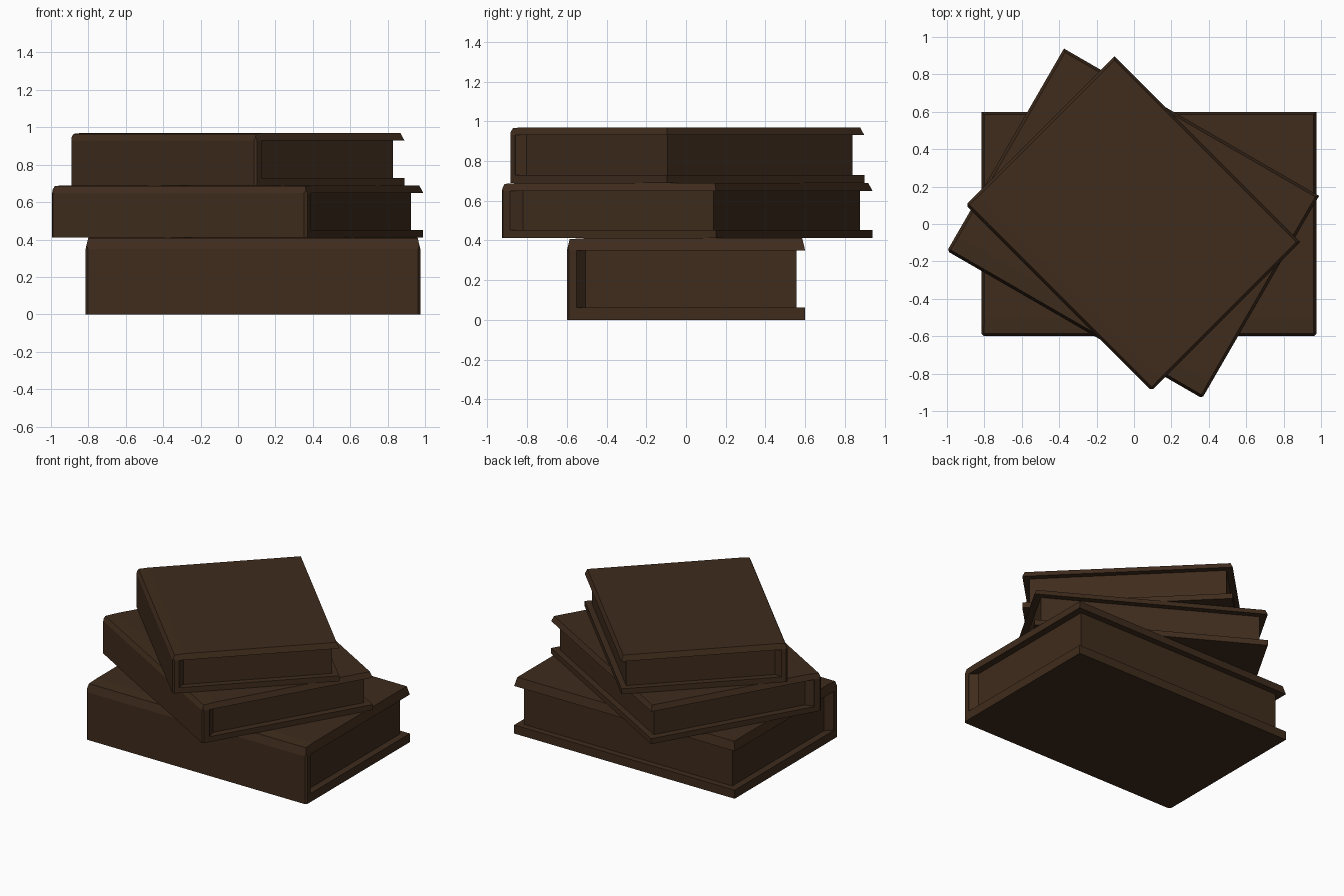
import bpy, bmesh
from math import radians
from mathutils import Matrix, Vector

if "Cube" in bpy.data.objects:
    bpy.data.objects.remove(bpy.data.objects["Cube"])

leather = bpy.data.materials.new("dark_brown")
leather.diffuse_color = (0.05, 0.025, 0.012, 1)
leather.use_nodes = True
leather.node_tree.nodes["Principled BSDF"].inputs["Base Color"].default_value = leather.diffuse_color


def finish(name, bm, place):
    bmesh.ops.recalc_face_normals(bm, faces=bm.faces)
    mesh = bpy.data.meshes.new(name)
    bm.to_mesh(mesh)
    bm.free()
    mesh.materials.append(leather)
    ob = bpy.data.objects.new(name, mesh)
    ob.matrix_world = place
    bpy.context.collection.objects.link(ob)


def prism(points, direction):
    bm = bmesh.new()
    face = bm.faces.new([bm.verts.new(p) for p in points])
    ext = bmesh.ops.extrude_face_region(bm, geom=[face])["geom"]
    bmesh.ops.translate(bm, vec=direction,
                        verts=[g for g in ext if isinstance(g, bmesh.types.BMVert)])
    return bm


def slice_off(bm, point, normal):
    cut = bmesh.ops.bisect_plane(bm, geom=bm.verts[:] + bm.edges[:] + bm.faces[:],
                                 plane_co=point, plane_no=normal, clear_outer=True)
    edges = [g for g in cut["geom_cut"] if isinstance(g, bmesh.types.BMEdge)]
    bmesh.ops.edgenet_fill(bm, edges=edges)


def book(name, centre, angle, length, width, height, cover, spine, hinge, inset, edge):
    place = Matrix.Translation(centre) @ Matrix.Rotation(radians(angle), 4, 'Z')
    x, y, c = length / 2, width / 2, 0.015

    # Cover: C-shaped profile along the spine, top edges sloping in
    profile = [(-y, 0), (y, 0), (y, cover), (-y + spine, cover),
               (-y + spine, height - cover), (y, height - cover), (y - c, height),
               (-y + hinge, height), (-y + c, height - 0.005), (-y, height - cover)]
    bm = prism([(-x, py, pz) for py, pz in profile], Vector((length, 0, 0)))
    for s in (-1, 1):
        slice_off(bm, (s * x, 0, height - cover), Vector((s * cover, 0, c)).normalized())
        slice_off(bm, (s * (x - 0.012), -y, 0), Vector((s, -1, 0)).normalized())
    finish(name + "_cover", bm, place)

    # Pages: block flaring out to the ends of the spine
    e = 0.004
    right = [(x - e, -y + spine - 0.01), (x - e, -y + spine),
             (x - inset, -y + hinge), (x - inset, y - edge)]
    plan = right + [(-px, py) for px, py in reversed(right)]
    z = cover - 0.004
    bm = prism([(px, py, z) for px, py in plan], Vector((0, 0, height - 2 * z)))
    finish(name + "_pages", bm, place)


book("bottom_book", (0.08, 0, 0), 0, 1.79, 1.2, 0.412, 0.063, 0.05, 0.095, 0.05, 0.045)
book("middle_book", (-0.005, 0.003, 0.412), -30, 1.575, 1.25, 0.278, 0.04, 0.052, 0.10, 0.05, 0.042)
book("top_book", (-0.005, 0.003, 0.69), -45, 1.405, 1.125, 0.28, 0.04, 0.043, 0.08, 0.045, 0.04)
